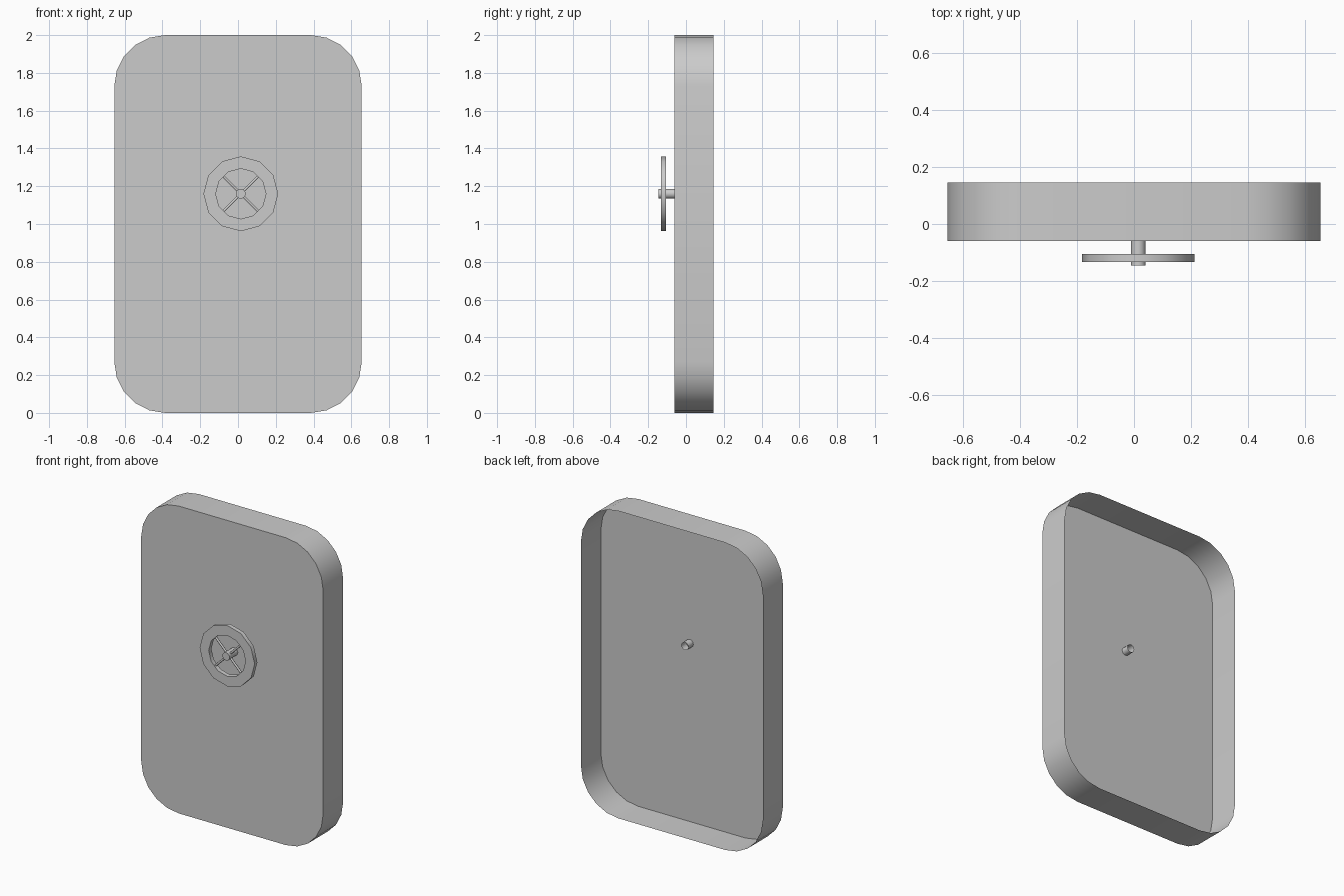
import bpy, bmesh
from math import pi, cos, sin, radians

if "Cube" in bpy.data.objects:
    bpy.data.objects.remove(bpy.data.objects["Cube"])

CX, CZ = 0.015, 1.16   # wheel centre


def finish(name, bm):
    bmesh.ops.recalc_face_normals(bm, faces=bm.faces)
    mesh = bpy.data.meshes.new(name)
    bm.to_mesh(mesh)
    bm.free()
    ob = bpy.data.objects.new(name, mesh)
    bpy.context.collection.objects.link(ob)
    bpy.ops.object.select_all(action='DESELECT')
    ob.select_set(True)
    bpy.context.view_layer.objects.active = ob
    bpy.ops.object.shade_smooth_by_angle(angle=radians(40))
    return ob


def loop(bm, pts, y):
    return [bm.verts.new((x, y, z)) for x, z in pts]


def bridge(bm, a, b):
    n = len(a)
    for i in range(n):
        bm.faces.new((a[i], a[(i + 1) % n], b[(i + 1) % n], b[i]))


def circle(r, n):
    return [(CX + r * cos(2 * pi * i / n), CZ + r * sin(2 * pi * i / n)) for i in range(n)]


# Door: rounded front plate with a side skirt, open at the back
outline = []
for k, (sx, sz) in enumerate([(1, 1), (-1, 1), (-1, -1), (1, -1)]):
    for i in range(6):
        a = k * pi / 2 + i * pi / 10
        outline.append((sx * 0.385 + 0.27 * cos(a), 1 + sz * 0.73 + 0.27 * sin(a)))
bm = bmesh.new()
front, back = loop(bm, outline, -0.06), loop(bm, outline, 0.145)
bm.faces.new(front)
bridge(bm, front, back)
finish("door_panel", bm)

# Hand wheel: twelve-sided flat ring
bm = bmesh.new()
rings = [loop(bm, circle(r, 12), y) for r, y in
         [(0.198, -0.133), (0.198, -0.105), (0.133, -0.105), (0.133, -0.133)]]
for i in range(4):
    bridge(bm, rings[i], rings[(i + 1) % 4])
finish("wheel_rim", bm)

# Axle: passes through the plate, open at its inner end
bm = bmesh.new()
a, b = loop(bm, circle(0.026, 12), -0.145), loop(bm, circle(0.026, 12), -0.01)
bm.faces.new(a)
bridge(bm, a, b)
finish("wheel_axle", bm)

# Four diagonal spokes
for k in range(4):
    bpy.ops.mesh.primitive_cylinder_add(
        vertices=8, radius=0.007, depth=0.112, end_fill_type='NOTHING')
    ob = bpy.context.object
    ob.name = f"wheel_spoke_{k + 1}"
    ang = pi / 4 + k * pi / 2
    ob.location = (CX + 0.076 * sin(ang), -0.119, CZ + 0.076 * cos(ang))
    ob.rotation_euler = (0, ang, 0)
    bpy.ops.object.shade_smooth_by_angle(angle=radians(50))
